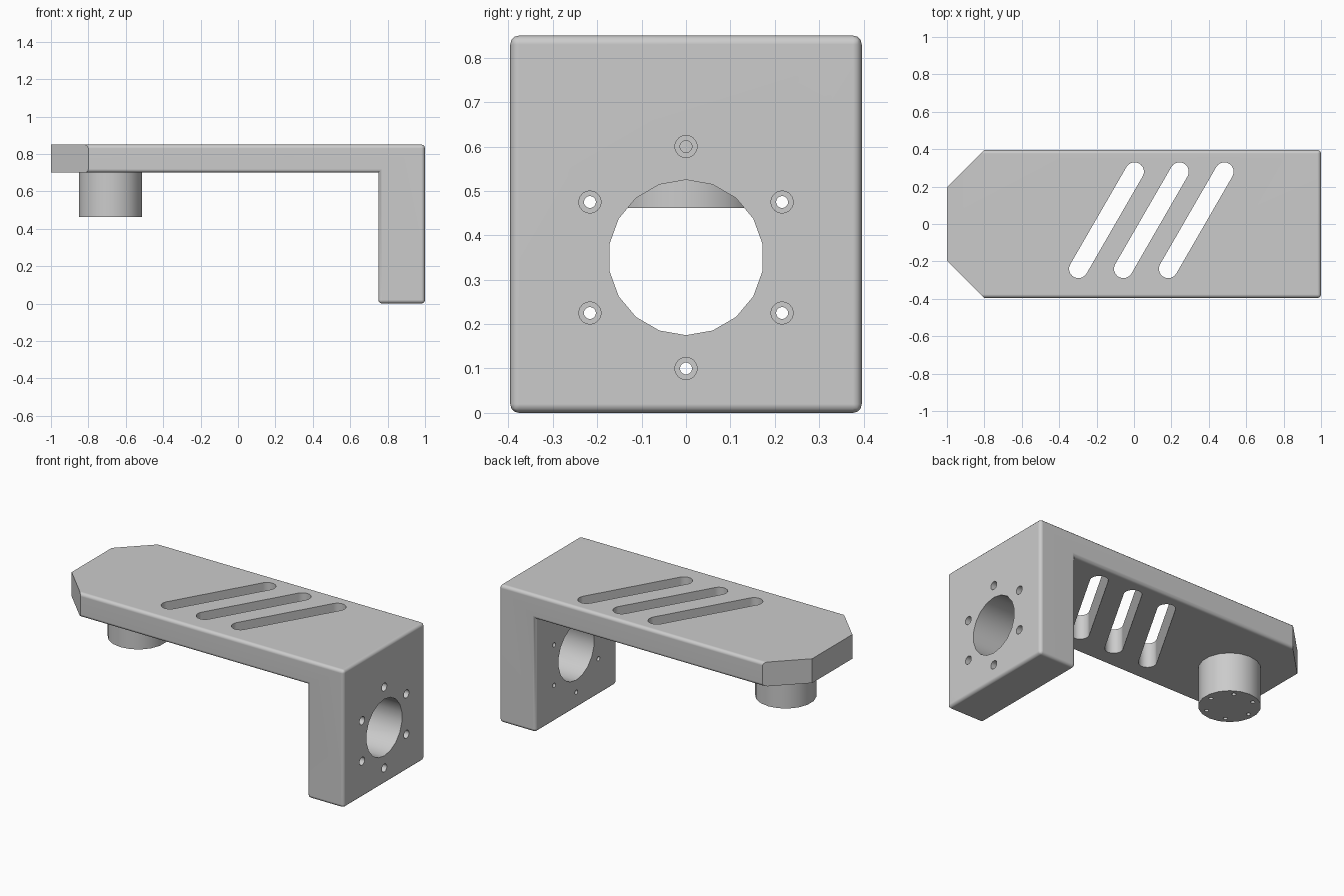
import bpy, bmesh, math
from mathutils import Vector

default_cube = bpy.data.objects.get("Cube")
if default_cube:
    bpy.data.objects.remove(default_cube, do_unlink=True)

grey = bpy.data.materials.new("plain_grey")
grey.use_nodes = True
GREY = (0.6, 0.6, 0.6, 1)
grey.diffuse_color = GREY
grey.node_tree.nodes["Principled BSDF"].inputs["Base Color"].default_value = GREY

HALF_W, TOP, UNDER, PLATE_X = 0.396, 0.85, 0.70, 0.75
PLACE = {"x": lambda u, v, d: (d, u, v),
         "y": lambda u, v, d: (u, d, v),
         "z": lambda u, v, d: (u, v, d)}


def prism(name, profile, axis, lo, hi, bevel_rule=None):
    """Extrude a 2D profile along an axis, rounding the edges the rule picks."""
    bm = bmesh.new()
    rings = [[bm.verts.new(PLACE[axis](u, v, d)) for u, v in profile] for d in (lo, hi)]
    bm.faces.new(rings[0])
    bm.faces.new(rings[1][::-1])
    n = len(profile)
    for i in range(n):
        j = (i + 1) % n
        bm.faces.new((rings[0][i], rings[0][j], rings[1][j], rings[1][i]))
    bmesh.ops.recalc_face_normals(bm, faces=bm.faces)
    if bevel_rule:
        edges = [e for e in bm.edges if bevel_rule(e)]
        bmesh.ops.bevel(bm, geom=edges, offset=0.02, offset_type="OFFSET",
                        segments=3, profile=0.5, affect="EDGES")
    mesh = bpy.data.meshes.new(name)
    bm.to_mesh(mesh)
    bm.free()
    mesh.materials.append(grey)
    obj = bpy.data.objects.new(name, mesh)
    bpy.context.collection.objects.link(obj)
    return obj


def arc(cu, cv, r, n, start=0.0, sweep=math.tau, closed=True):
    steps = n if closed else n - 1
    return [(cu + r * math.cos(start + sweep * i / steps),
             cv + r * math.sin(start + sweep * i / steps)) for i in range(n)]


def ring(cu, cv, r, start):
    return arc(cu, cv, r, 6, start)


def carve(obj, cutters):
    """Subtract every cutter, bake the result and drop the cutters."""
    for c in cutters:
        c.hide_render = True
        mod = obj.modifiers.new("cut", "BOOLEAN")
        mod.operation, mod.solver, mod.object = "DIFFERENCE", "EXACT", c
    graph = bpy.context.evaluated_depsgraph_get()
    mesh = bpy.data.meshes.new_from_object(obj.evaluated_get(graph))
    obj.modifiers.clear()
    obj.data = mesh
    for c in cutters:
        bpy.data.objects.remove(c, do_unlink=True)


def smooth(obj):
    bpy.ops.object.select_all(action="DESELECT")
    obj.select_set(True)
    bpy.context.view_layer.objects.active = obj
    bpy.ops.object.shade_smooth_by_angle(angle=math.radians(35))
    obj.modifiers.new("even_normals", "WEIGHTED_NORMAL").keep_sharp = True


def rounded(edge):
    """Round everything except the nose end and the inside corner."""
    at_nose = any(v.co.x < -0.99 for v in edge.verts) and \
        all(v.co.x < -0.99 for v in edge.verts)
    inside = all((v.co - Vector((PLATE_X, v.co.y, UNDER))).length < 1e-4
                 for v in edge.verts)
    return not (at_nose or inside)


# L-shaped bracket: long arm with a thick hanging plate
outline = [(-1, UNDER), (PLATE_X, UNDER), (PLATE_X, 0), (1, 0), (1, TOP), (-1, TOP)]
bracket = prism("bracket", outline, "y", -HALF_W, HALF_W, rounded)
cuts = []

# Chamfered nose corners
for side in (-1, 1):
    corner = [(-0.7, side * (HALF_W + 0.1)), (-1.1, side * (HALF_W - 0.3)),
              (-1.1, side * (HALF_W + 0.1))]
    cuts.append(prism("nose_cutter", corner, "z", 0.5, 1))

# Three slanted slots through the arm
slant = math.radians(60)
for k in range(3):
    cx, cy = -0.147 + 0.24 * k, 0.02
    dx, dy = 0.3 * math.cos(slant), 0.3 * math.sin(slant)
    slot = arc(cx + dx, cy + dy, 0.05, 10, slant - math.pi / 2, math.pi, False)
    slot += arc(cx - dx, cy - dy, 0.05, 10, slant + math.pi / 2, math.pi, False)
    cuts.append(prism("slot_cutter", slot, "z", 0.6, 1))

# Bore and ring of counterbored screw holes in the plate
up = math.pi / 2
cuts.append(prism("bore_cutter", arc(0, 0.35, 0.175, 18, up), "x", 0.6, 1.1))
for u, v in ring(0, 0.35, 0.25, up):
    cuts.append(prism("screw_cutter", arc(u, v, 0.0135, 18, up), "x", 0.6, 1.1))
    cuts.append(prism("head_cutter", arc(u, v, 0.025, 18, up), "x", 0.88, 1.1))
carve(bracket, cuts)
smooth(bracket)

# Round boss under the nose with small blind holes in its end
BOSS_X = -0.682
boss = prism("boss", arc(BOSS_X, 0, 0.172, 18, up), "z", 0.462, UNDER + 0.01)
carve(boss, [prism("pin_cutter", arc(u, v, 0.012, 12), "z", 0.4, 0.56)
             for u, v in ring(BOSS_X, 0, 0.134, 0)])
smooth(boss)
